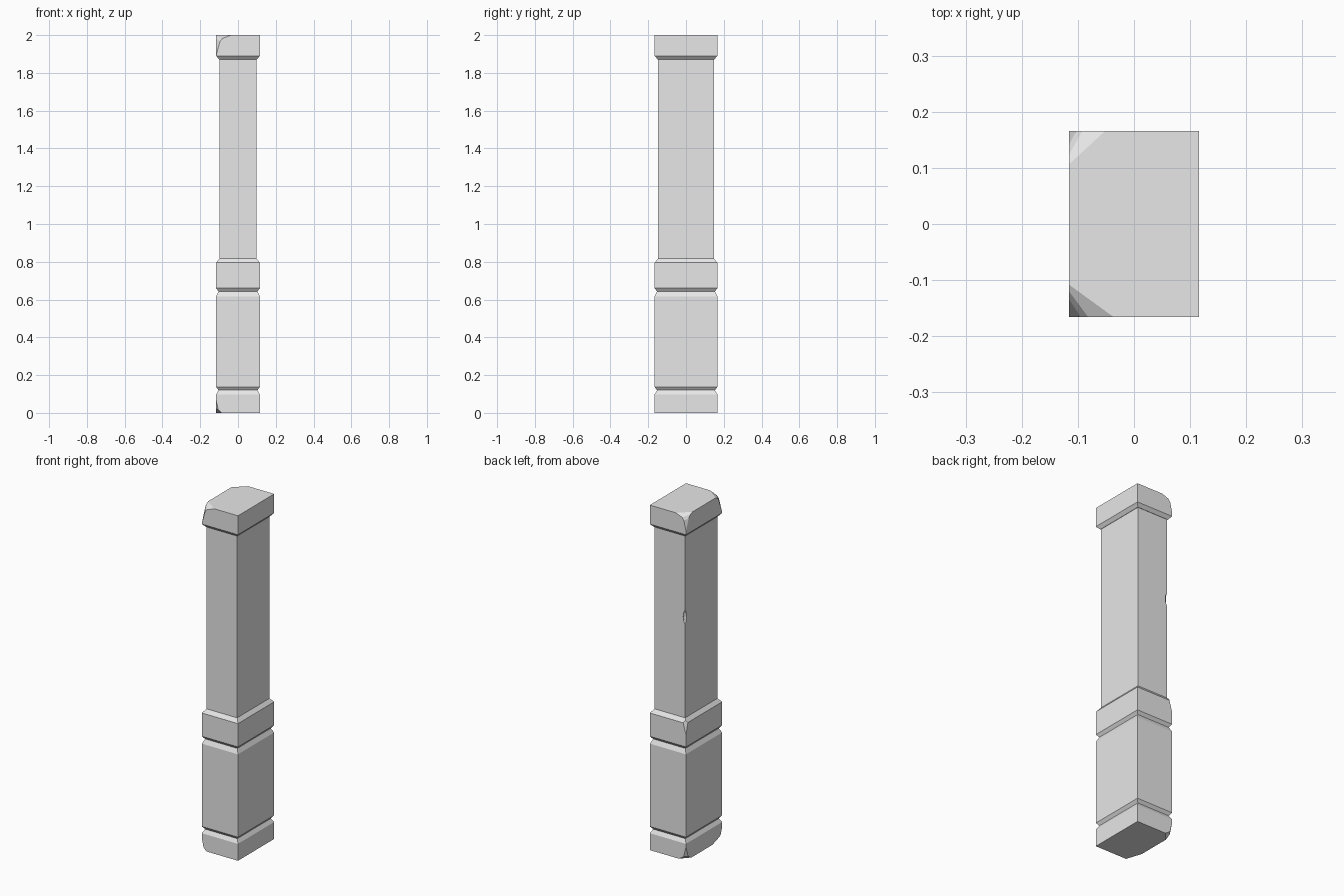
import bpy, bmesh
from mathutils import Vector

cube = bpy.data.objects.get("Cube")
if cube:
    bpy.data.objects.remove(cube, do_unlink=True)

HX, HY = 0.116, 0.166          # half width and half depth of the full section

stone = bpy.data.materials.new("grey_stone")
stone.use_nodes = True
stone.diffuse_color = (0.8, 0.8, 0.8, 1)
stone.node_tree.nodes["Principled BSDF"].inputs["Base Color"].default_value = (0.8, 0.8, 0.8, 1)


def stacked_block(profile):
    """Closed rectangular column from (height, inset) pairs."""
    bm = bmesh.new()
    rings = []
    for z, inset in profile:
        x, y = HX - inset, HY - inset
        rings.append([bm.verts.new(p) for p in ((-x, -y, z), (x, -y, z), (x, y, z), (-x, y, z))])
    for low, high in zip(rings, rings[1:]):
        for i in range(4):
            j = (i + 1) % 4
            bm.faces.new((low[i], low[j], high[j], high[i]))
    bm.faces.new(rings[0][::-1])
    bm.faces.new(rings[-1])
    return bm


def chip(bm, corner, inward, reaches):
    """Wear a corner away with planes given by their reach along each edge."""
    for reach in reaches:
        normal = -Vector([s / r for s, r in zip(inward, reach)])
        point = Vector(corner) + Vector((inward[0] * reach[0], 0, 0))
        cut = bmesh.ops.bisect_plane(bm, geom=bm.verts[:] + bm.edges[:] + bm.faces[:],
                                     plane_co=point, plane_no=normal, clear_outer=True)
        edges = [e for e in cut["geom_cut"] if isinstance(e, bmesh.types.BMEdge)]
        bmesh.ops.holes_fill(bm, edges=edges, sides=0)


def finish(bm, name):
    bmesh.ops.recalc_face_normals(bm, faces=bm.faces[:])
    mesh = bpy.data.meshes.new(name)
    bm.to_mesh(mesh)
    bm.free()
    mesh.materials.append(stone)
    obj = bpy.data.objects.new(name, mesh)
    bpy.context.collection.objects.link(obj)
    return obj


# Plinth: foot, lower block and collar separated by V grooves
plinth = stacked_block([(0, 0), (0.098, 0), (0.12, 0.013), (0.137, 0),
                        (0.617, 0), (0.643, 0.013), (0.66, 0),
                        (0.795, 0), (0.817, 0.018)])
chip(plinth, (-HX, -HY, 0), (1, 1, 1), [(0.015, 0.03, 0.07), (0.03, 0.09, 0.03)])
chip(plinth, (-HX, HY, 0), (1, -1, 1), [(0.02, 0.025, 0.08), (0.045, 0.05, 0.03)])
chip(plinth, (-HX, HY, 0.795), (1, -1, -1), [(0.018, 0.018, 0.065)])
finish(plinth, "plinth")

# Shaft with one small nick in its back right edge
shaft = finish(stacked_block([(0.8, 0.018), (1.885, 0.018)]), "shaft")
bm = bmesh.new()
bmesh.ops.create_icosphere(bm, subdivisions=2, radius=1)
bmesh.ops.scale(bm, vec=(0.017, 0.017, 0.045), verts=bm.verts[:])
bmesh.ops.translate(bm, vec=(-HX + 0.014, HY - 0.014, 1.4), verts=bm.verts[:])
cutter = finish(bm, "nick_cutter")
cutter.hide_render = True
nick = shaft.modifiers.new("nick", "BOOLEAN")
nick.operation = "DIFFERENCE"
nick.object = cutter
bpy.context.view_layer.objects.active = shaft
bpy.ops.object.modifier_apply(modifier=nick.name)
bpy.data.objects.remove(cutter, do_unlink=True)

# Cap with worn right-hand corners
cap = stacked_block([(1.872, 0.016), (1.89, 0), (2, 0)])
chip(cap, (-HX, -HY, 2), (1, 1, -1),
     [(0.03, 0.04, 0.108), (0.05, 0.052, 0.055), (0.08, 0.058, 0.03)])
chip(cap, (-HX, HY, 2), (1, -1, -1),
     [(0.02, 0.035, 0.09), (0.035, 0.05, 0.05), (0.065, 0.06, 0.025)])
finish(cap, "cap")
